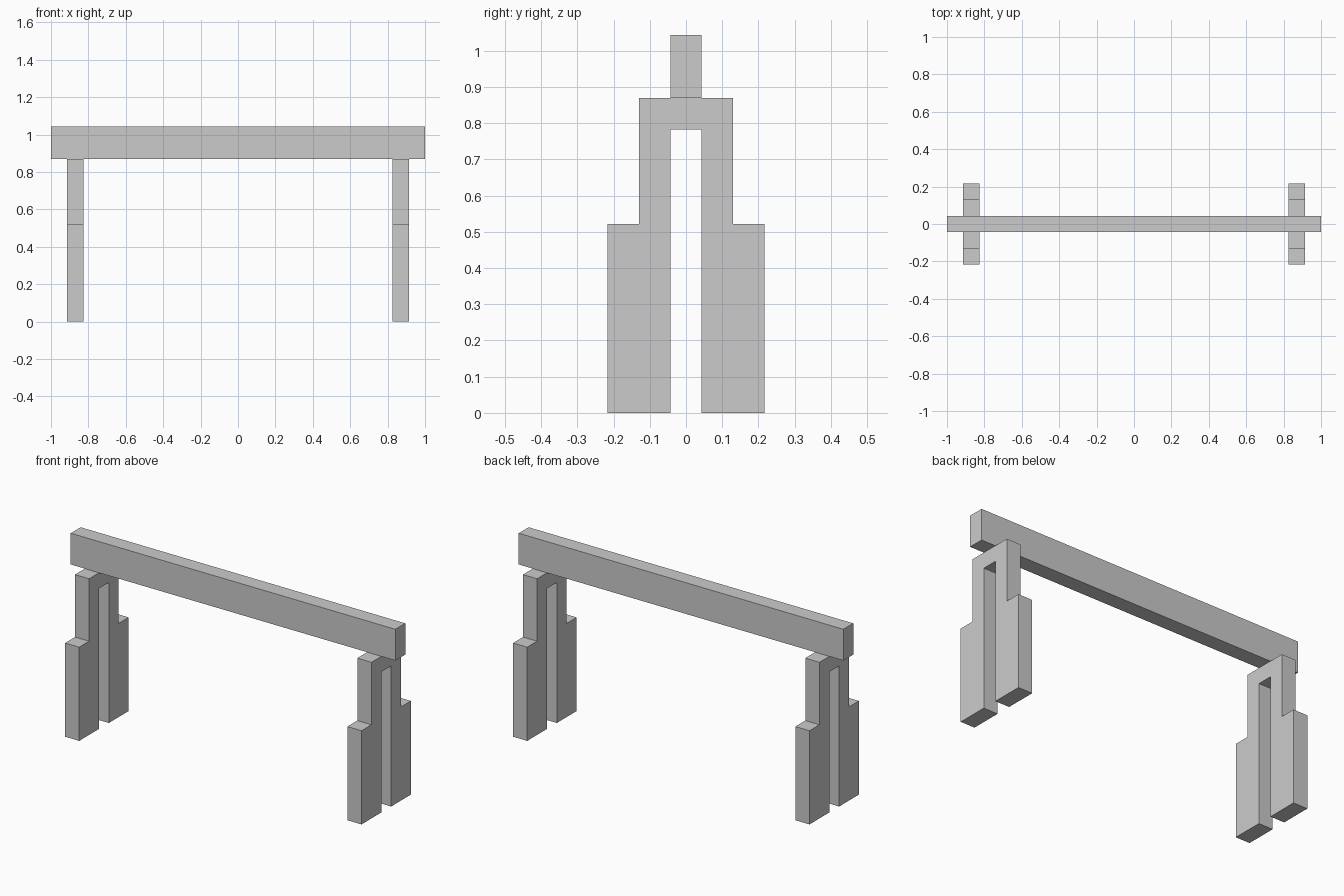
import bpy, bmesh

if "Cube" in bpy.data.objects:
    bpy.data.objects.remove(bpy.data.objects["Cube"])

U = 2 / 23  # grid unit: every dimension is a multiple of it


def extrude_profile(name, profile, x0, x1):
    """Extrude a (y, z) profile along x; all values in grid units."""
    bm = bmesh.new()
    face = bm.faces.new([bm.verts.new((x0 * U, y * U, z * U)) for y, z in profile])
    ext = bmesh.ops.extrude_face_region(bm, geom=[face])["geom"]
    verts = [g for g in ext if isinstance(g, bmesh.types.BMVert)]
    bmesh.ops.translate(bm, verts=verts, vec=((x1 - x0) * U, 0, 0))
    bmesh.ops.recalc_face_normals(bm, faces=bm.faces)
    mesh = bpy.data.meshes.new(name)
    bm.to_mesh(mesh)
    bm.free()
    obj = bpy.data.objects.new(name, mesh)
    bpy.context.collection.objects.link(obj)
    return obj


# Top beam
extrude_profile("top_beam", [(-.5, 10), (.5, 10), (.5, 12), (-.5, 12)], -11.5, 11.5)

# Stepped, slotted trestles: half outline mirrored in y
half = [(.5, 9), (.5, 0), (2.5, 0), (2.5, 6), (1.5, 6), (1.5, 10)]
outline = half + [(-y, z) for y, z in reversed(half)]
for side, x in (("left", -10), ("right", 10)):
    extrude_profile(f"{side}_trestle", outline, x - .5, x + .5)
